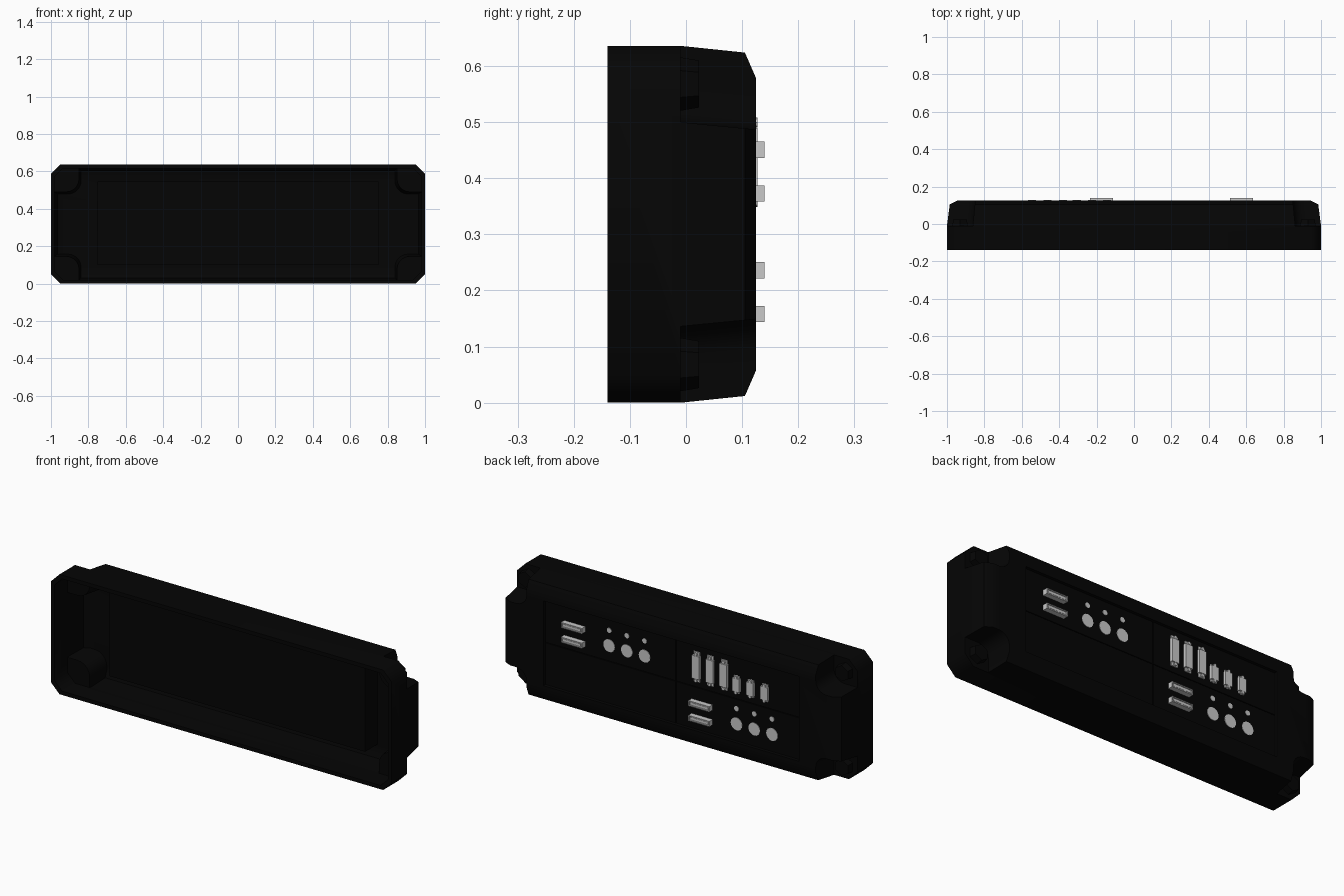
import bpy, bmesh, math
from mathutils import Matrix, Vector

if "Cube" in bpy.data.objects:
    bpy.data.objects.remove(bpy.data.objects["Cube"])

MID = 0.318    # height of the casing centre line
BACK = 0.125   # rear rim
PANEL = 0.112  # surface of the recessed rear panels


def material(name, value):
    m = bpy.data.materials.new(name)
    m.use_nodes = True
    m.diffuse_color = (value, value, value, 1)
    shader = next(n for n in m.node_tree.nodes if n.type == 'BSDF_PRINCIPLED')
    shader.inputs["Base Color"].default_value = m.diffuse_color
    shader.inputs["Roughness"].default_value = 0.6
    return m


black = material("matte black", 0.0015)
grey = material("connector grey", 0.58)


def finish(name, bm, mat):
    bmesh.ops.recalc_face_normals(bm, faces=bm.faces)
    mesh = bpy.data.meshes.new(name)
    bm.to_mesh(mesh)
    bm.free()
    mesh.materials.append(mat)
    ob = bpy.data.objects.new(name, mesh)
    bpy.context.collection.objects.link(ob)
    return ob


def add_box(bm, x, y, z):
    """Box from (min, max) pairs."""
    size = [b - a for a, b in (x, y, z)]
    centre = Vector([(a + b) / 2 for a, b in (x, y, z)])
    mat = Matrix.Translation(centre) @ Matrix.Diagonal((*size, 1))
    bmesh.ops.create_cube(bm, size=1, matrix=mat)


def add_disc(bm, x, z, r, y0, y1, sides, r_back=None):
    """Cylinder or cone along y; r_back is the radius at y1."""
    mat = Matrix.Translation((x, (y0 + y1) / 2, z)) @ Matrix.Rotation(-math.pi / 2, 4, 'X')
    bmesh.ops.create_cone(bm, cap_ends=True, segments=sides, radius1=r,
                          radius2=r_back or r, depth=y1 - y0, matrix=mat)


def loft(name, rings):
    """Chamfered rectangles (y, half width, half height, chamfer) joined along y."""
    bm = bmesh.new()
    loops = []
    for y, w, h, c in rings:
        pts = [(w, h - c), (w - c, h), (c - w, h), (-w, h - c),
               (-w, c - h), (c - w, -h), (w - c, -h), (w, c - h)]
        loops.append([bm.verts.new((x, y, MID + z)) for x, z in pts])
    for a, b in zip(loops, loops[1:]):
        for i in range(8):
            j = (i + 1) % 8
            bm.faces.new((a[i], a[j], b[j], b[i]))
    bm.faces.new(loops[0])
    bm.faces.new(loops[-1])
    return finish(name, bm, black)


def corner_blocks(name, x, z, y0, radius):
    """Four blocks in the casing corners, rounded inside and widening to the rear."""
    bm = bmesh.new()
    far = 0.3
    for sx in (-1, 1):
        for sz in (-1, 1):
            add_box(bm, sorted((sx * x, sx * 1.3)), (y0, far),
                    sorted((MID + sz * z, MID + sz * 0.7)))
    edges = [e for e in bm.edges
             if all(abs(abs(v.co.x) - x) < 1e-4 and abs(abs(v.co.z - MID) - z) < 1e-4
                    for v in e.verts)]
    bmesh.ops.bevel(bm, geom=edges, offset=radius, segments=5, affect='EDGES', profile=0.5)
    for v in bm.verts:
        if v.co.y > far - 0.01:
            if abs(v.co.x) < 1.29:
                v.co.x -= math.copysign(0.03, v.co.x)
            if abs(v.co.z - MID) < 0.69:
                v.co.z -= math.copysign(0.03, v.co.z - MID)
    return finish(name, bm, black)


def cut(ob, cutter):
    mod = ob.modifiers.new("cut", 'BOOLEAN')
    mod.operation, mod.solver, mod.object = 'DIFFERENCE', 'EXACT', cutter
    bpy.context.view_layer.update()
    mesh = bpy.data.meshes.new_from_object(
        ob.evaluated_get(bpy.context.evaluated_depsgraph_get()))
    ob.modifiers.clear()
    ob.data = mesh
    bpy.data.objects.remove(cutter)


# Hollow casing, open at the front, with corner recesses at the rear
casing = loft("casing", [(-0.14, 1, 0.318, 0.05), (-0.01, 1, 0.318, 0.05),
                         (0.105, 0.985, 0.306, 0.05), (BACK, 0.945, 0.26, 0.04)])
cavity = loft("cavity", [(-0.2, 0.98, 0.298, 0.045), (-0.01, 0.98, 0.298, 0.045),
                         (0.085, 0.966, 0.287, 0.045), (0.098, 0.94, 0.25, 0.04)])
cut(cavity, corner_blocks("posts", 0.85, 0.172, -0.03, 0.07))
cut(casing, cavity)
cut(casing, corner_blocks("recesses", 0.862, 0.182, -0.01, 0.06))
bm = bmesh.new()
add_box(bm, (-0.75, 0.75), (0.106, 0.2), (MID - 0.225, MID + 0.225))
cut(casing, finish("panel_recess", bm, black))
casing.data.shade_smooth()
casing.data.set_sharp_from_angle(angle=math.radians(50))

# Box for the electronics inside the casing
bm = bmesh.new()
add_box(bm, (-0.75, 0.75), (-0.005, 0.102), (MID - 0.22, MID + 0.228))
finish("inner_housing", bm, black)

# Four rear panels with narrow seams
bm = bmesh.new()
for x in ((-0.747, -0.022), (-0.018, 0.747)):
    for z in ((MID - 0.222, MID - 0.002), (MID + 0.002, MID + 0.222)):
        add_box(bm, x, (0.104, PANEL), z)
finish("rear_panels", bm, black)

# Tapered bolt bosses in the corner recesses
bm = bmesh.new()
for sx in (-1, 1):
    for sz in (-1, 1):
        add_disc(bm, sx * 0.93, MID + sz * 0.25, 0.048, -0.012, 0.023, 6, 0.042)
finish("corner_bolts", bm, black)


def socket(name, x, z, w, h, top, rim):
    """Rectangular connector: outer frame with a recessed tongue."""
    bm = bmesh.new()
    a, b, c, d = x - w / 2, x + w / 2, z - h / 2, z + h / 2
    y = (PANEL - 0.003, top)
    add_box(bm, (a, b), y, (c, c + rim))
    add_box(bm, (a, b), y, (d - rim, d))
    add_box(bm, (a, a + rim), y, (c + rim, d - rim))
    add_box(bm, (b - rim, b), y, (c + rim, d - rim))
    add_box(bm, (a + 2 * rim, b - 2 * rim), (y[0], top - 0.002),
            (c + 1.5 * rim, d - 1.5 * rim))
    finish(name, bm, grey)


def tall_port(name, x, z, w, h):
    """Upright connector: wide shell on a narrower flange with two end studs."""
    bm = bmesh.new()
    base = PANEL - 0.003
    add_box(bm, (x - w * 0.42, x + w * 0.42), (base, 0.118), (z - h / 2, z + h / 2))
    add_box(bm, (x - w / 2, x + w / 2), (base, 0.127), (z - h * 0.38, z + h * 0.38))
    for s in (-1, 1):
        add_disc(bm, x, z + s * h * 0.44, w * 0.2, base, 0.127, 8)
    finish(name, bm, grey)


# Two matching groups of wide sockets, round jacks and indicator lamps
for side, x, z in (("left", 0.575, 0.451), ("right", -0.173, 0.236)):
    for i in range(2):
        socket(f"{side}_wide_socket_{i + 1}", x, z - i * 0.078, 0.124, 0.029, 0.14, 0.005)
    jacks, lamps = bmesh.new(), bmesh.new()
    for i in range(3):
        jx = x - 0.203 - i * 0.104
        add_disc(jacks, jx, z - 0.049, 0.034, 0.105, PANEL + 0.002, 16)
        add_disc(lamps, jx, z + 0.032, 0.014, 0.105, PANEL + 0.002, 10)
    finish(f"{side}_round_jacks", jacks, grey)
    finish(f"{side}_lamps", lamps, grey)

# Upright ports of two lengths
for i in range(3):
    tall_port(f"long_port_{i + 1}", -0.144 - i * 0.081, 0.429, 0.044, 0.16)
    tall_port(f"short_port_{i + 1}", -0.379 - i * 0.083, 0.398, 0.042, 0.092)
